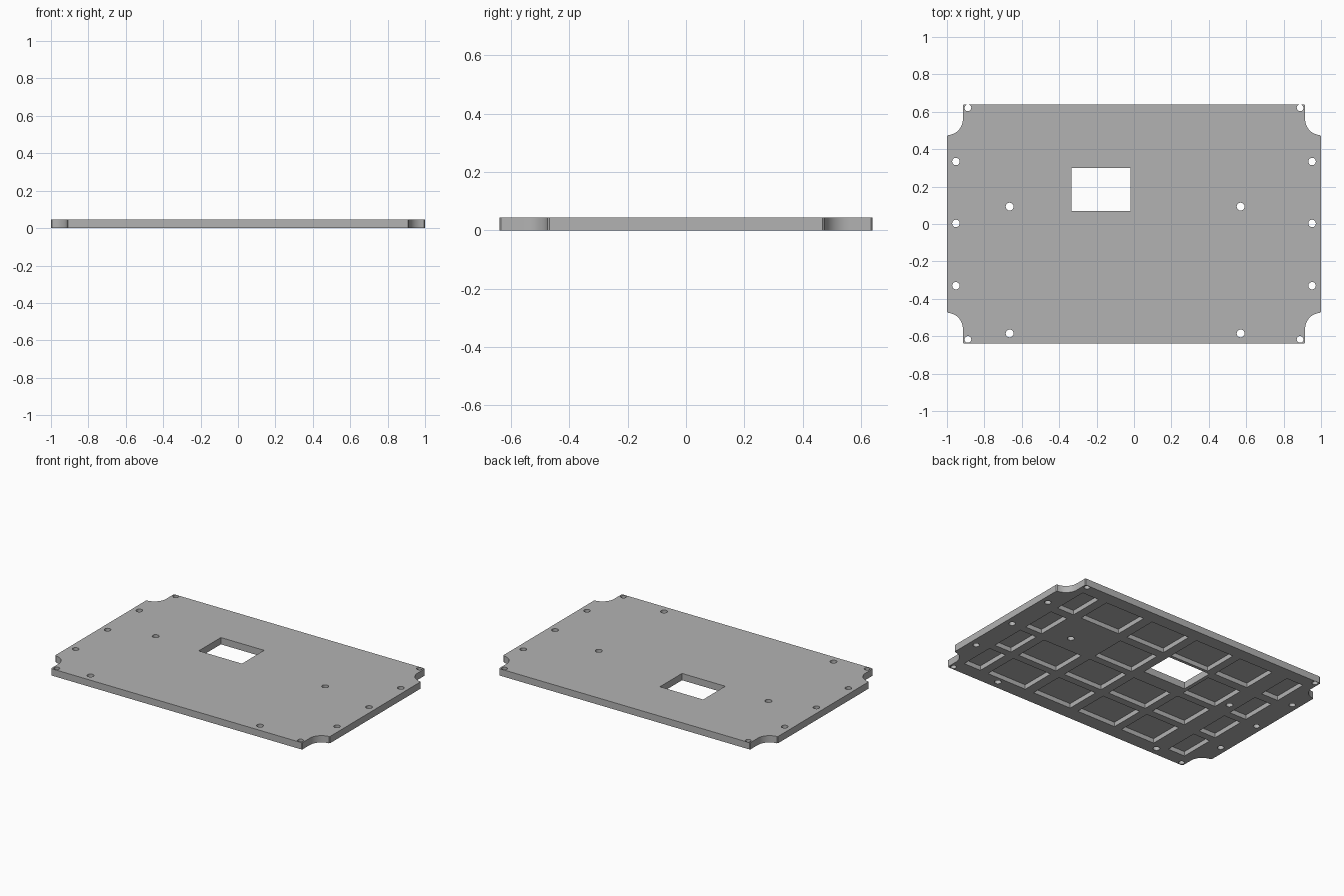
import bpy, bmesh, math
from mathutils import Matrix

old = bpy.data.objects.get("Cube")
if old:
    bpy.data.objects.remove(old, do_unlink=True)

THICK, DEPTH = 0.045, 0.03
HX, HY = 1.0, 0.64            # half sizes of the plate
NX, NOTCH = 0.915, 0.085      # notch side and radius

grey = bpy.data.materials.new("plate grey")
grey.use_nodes = True
colour = (0.45, 0.45, 0.45, 1)
grey.diffuse_color = colour
grey.node_tree.nodes["Principled BSDF"].inputs["Base Color"].default_value = colour


def make_object(name, bm):
    mesh = bpy.data.meshes.new(name)
    bmesh.ops.recalc_face_normals(bm, faces=bm.faces)
    bm.to_mesh(mesh)
    bm.free()
    mesh.materials.append(grey)
    ob = bpy.data.objects.new(name, mesh)
    bpy.context.collection.objects.link(ob)
    return ob


def add_box(bm, x0, x1, y0, y1, z0, z1):
    m = Matrix.Translation(((x0 + x1) / 2, (y0 + y1) / 2, (z0 + z1) / 2))
    m = m @ Matrix.Diagonal((x1 - x0, y1 - y0, z1 - z0, 1))
    bmesh.ops.create_cube(bm, size=1, matrix=m)


def add_hole(bm, x, y, r):
    bmesh.ops.create_cone(bm, cap_ends=True, segments=24, radius1=r, radius2=r,
                          depth=0.2, matrix=Matrix.Translation((x, y, THICK / 2)))


# Plate outline: one corner with a concave round notch, mirrored to all four
cy = HY - 0.08
c = 0.006
corner = [(HX, cy - NOTCH - c), (HX - c, cy - NOTCH)]
for i in range(1, 13):
    a = math.radians(270 - 90 * i / 12)
    corner.append((HX + NOTCH * math.cos(a), cy + NOTCH * math.sin(a)))
corner += [(NX, HY - c), (NX - c, HY)]
outline = []
for sx, sy in ((1, 1), (-1, 1), (-1, -1), (1, -1)):
    pts = [(sx * x, sy * y) for x, y in corner]
    outline += pts if sx * sy > 0 else pts[::-1]

bm = bmesh.new()
face = bm.faces.new([bm.verts.new((x, y, 0)) for x, y in outline])
ext = bmesh.ops.extrude_face_region(bm, geom=[face])
top = [v for v in ext["geom"] if isinstance(v, bmesh.types.BMVert)]
bmesh.ops.translate(bm, verts=top, vec=(0, 0, THICK))
plate = make_object("cover_plate", bm)

bm = bmesh.new()
# Rectangular window
add_box(bm, -0.335, -0.02, 0.07, 0.30, -0.1, 0.15)

# Screw holes at the corners, along the ends and inside
for sx in (-1, 1):
    for y in (-0.617, 0.621):
        add_hole(bm, sx * 0.888, y, 0.018)
    for y in (-0.33, 0.003, 0.334):
        add_hole(bm, sx * 0.952, y, 0.02)
for x in (-0.665, 0.57):
    for y in (-0.585, 0.093):
        add_hole(bm, x, y, 0.021)

# Underside pockets, leaving a grid of ribs
columns = [(0.74, 0.865), (0.39, 0.68), (0.04, 0.325),
           (-0.305, -0.02), (-0.61, -0.36), (-0.85, -0.725)]
rows = [(0.32, 0.555), (0.025, 0.26), (-0.26, -0.025), (-0.545, -0.31)]
skipped = {(1, 1), (3, 1)}    # solid patch at a screw hole, and the window
for i, (x0, x1) in enumerate(columns):
    for j, (y0, y1) in enumerate(rows):
        if (i, j) not in skipped:
            add_box(bm, x0, x1, y0, y1, -0.05, DEPTH)
cutter = make_object("cutter", bm)
cutter.hide_render = True

# Cut everything out in one go
mod = plate.modifiers.new("openings", 'BOOLEAN')
mod.operation = 'DIFFERENCE'
mod.solver = 'EXACT'
mod.object = cutter
bpy.ops.object.select_all(action='DESELECT')
plate.select_set(True)
bpy.context.view_layer.objects.active = plate
bpy.ops.object.modifier_apply(modifier=mod.name)
bpy.data.objects.remove(cutter, do_unlink=True)
bpy.ops.object.shade_smooth_by_angle(angle=math.radians(30))
